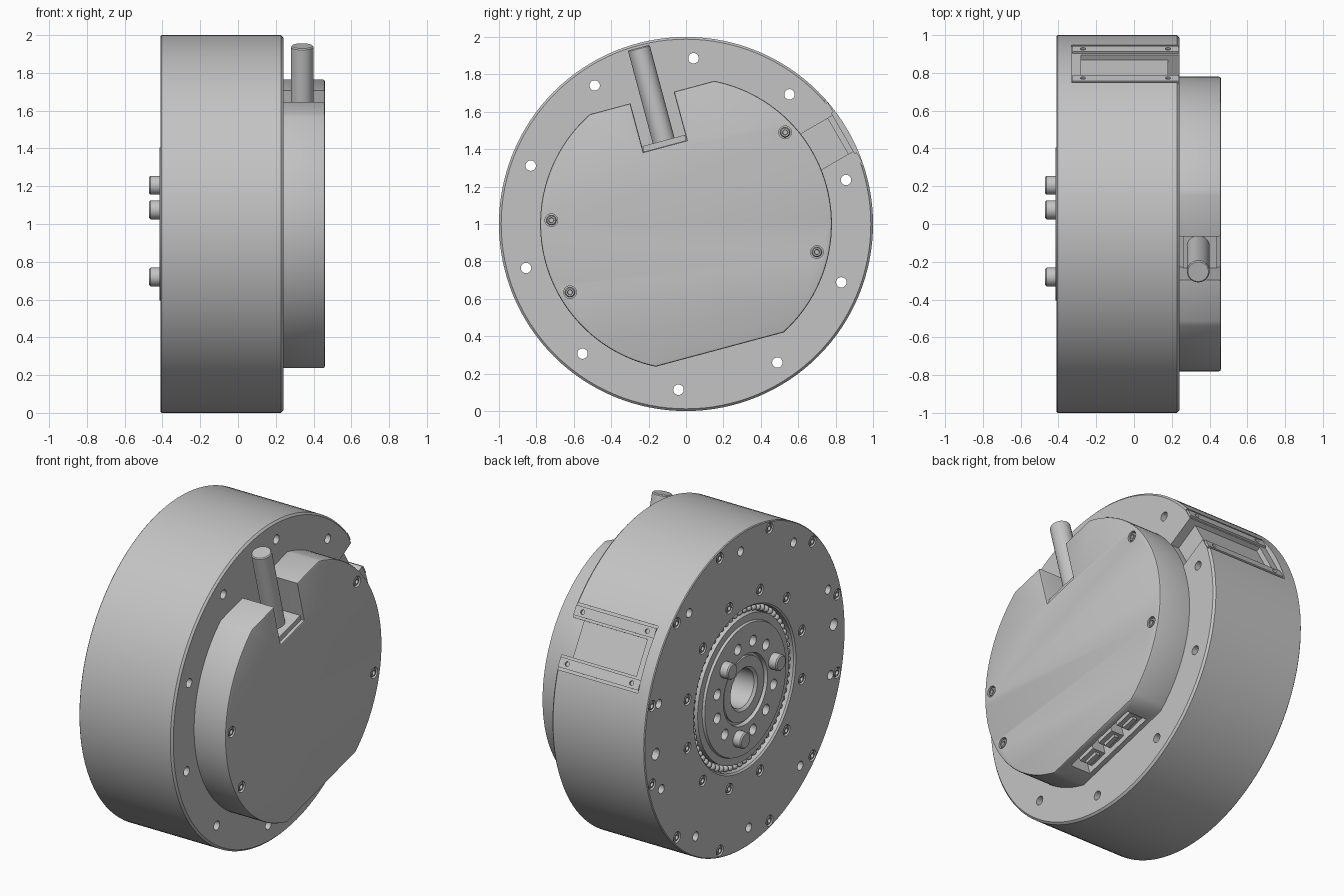
import bpy, bmesh, math
from mathutils import Matrix, Vector

if "Cube" in bpy.data.objects:
    bpy.data.objects.remove(bpy.data.objects["Cube"])

metal = bpy.data.materials.new("grey_metal")
metal.use_nodes = True
GREY = (0.55, 0.55, 0.55, 1)
metal.diffuse_color = GREY
metal.node_tree.nodes["Principled BSDF"].inputs["Base Color"].default_value = GREY

AXIS = Matrix.Translation((0, 0, 1))            # the motor turns about the x axis at z = 1


def tilt(deg):
    return AXIS @ Matrix.Rotation(math.radians(deg), 4, 'X')


def polar(r, deg):
    a = math.radians(deg)
    return r * math.cos(a), r * math.sin(a)


def around(r, start, count):
    return [polar(r, start + 360 * i / count) for i in range(count)]


def lathe(bm, profile, yz=(0, 0), segs=20, frame=AXIS):
    """Turn (x, radius) points about a line parallel to x."""
    rings = []
    for x, r in profile:
        n = 1 if r == 0 else segs
        pts = [polar(r, 360 * i / segs) for i in range(n)]
        rings.append([bm.verts.new(frame @ Vector((x, p + yz[0], q + yz[1]))) for p, q in pts])
    for a, b in zip(rings, rings[1:]):
        for i in range(segs):
            j = (i + 1) % segs
            quad = [a[i % len(a)], a[j % len(a)], b[j % len(b)], b[i % len(b)]]
            bm.faces.new(list(dict.fromkeys(quad)))


def rod(bm, x0, x1, r, yz=(0, 0), segs=20, frame=AXIS):
    lathe(bm, [(x0, 0), (x0, r), (x1, r), (x1, 0)], yz, segs, frame)


def box(bm, lo, hi, frame):
    lo, hi = Vector(lo), Vector(hi)
    m = frame @ Matrix.Translation((lo + hi) / 2) @ Matrix.Diagonal((*(hi - lo), 1))
    bmesh.ops.create_cube(bm, size=1, matrix=m)


def finish(name, bm):
    bmesh.ops.recalc_face_normals(bm, faces=bm.faces)
    mesh = bpy.data.meshes.new(name)
    bm.to_mesh(mesh)
    bm.free()
    mesh.materials.append(metal)
    ob = bpy.data.objects.new(name, mesh)
    bpy.context.collection.objects.link(ob)
    return ob


def activate(ob):
    bpy.ops.object.select_all(action='DESELECT')
    ob.select_set(True)
    bpy.context.view_layer.objects.active = ob


def cut(ob, bm):
    tool = finish("cutter", bm)
    tool.hide_render = True
    mod = ob.modifiers.new("cut", 'BOOLEAN')
    mod.object, mod.operation, mod.solver = tool, 'DIFFERENCE', 'EXACT'
    activate(ob)
    bpy.ops.object.modifier_apply(modifier=mod.name)
    bpy.data.objects.remove(tool)


def smooth(ob):
    activate(ob)
    bpy.ops.object.shade_smooth_by_angle(angle=math.radians(30))


BACK, FRONT, COVER = -0.41, 0.24, 0.46
SIDE = tilt(30)       # frame of the side window: y outward, z along the rim
COVER_FRAME = tilt(15)

# Housing drum with the round recess for the rotor
bm = bmesh.new()
lathe(bm, [(-0.2, 0), (-0.2, 0.5), (BACK + 0.01, 0.5), (BACK, 0.51), (BACK, 0.995),
           (BACK + 0.005, 1), (FRONT - 0.012, 1), (FRONT, 0.988), (FRONT, 0)], segs=128)
housing = finish("housing", bm)

# Through holes, screw counterbores and dowel holes
back_screws = around(0.955, 15, 12) + around(0.59, 15, 12)
bm = bmesh.new()
for p in around(0.887, 15.4, 10):
    rod(bm, -0.6, 0.6, 0.028, p)
for p in back_screws:
    rod(bm, -0.5, BACK + 0.025, 0.034, p)
for p in around(0.89, -4.5, 2):
    rod(bm, -0.5, BACK + 0.1, 0.036, p)
cut(housing, bm)

# Side window: flat seat, sunken floor and slot open to the cover side
for lo, hi in (((-0.33, 0.97, -0.2), (0.4, 1.2, 0.2)),
               ((-0.28, 0.94, -0.11), (0.4, 1.2, 0.11)),
               ((0.18, 0.77, -0.11), (0.4, 1.2, 0.11))):
    bm = bmesh.new()
    box(bm, lo, hi, SIDE)
    cut(housing, bm)
smooth(housing)

# Clamp strips beside the window, each with two screw holes
for name, s in (("upper_strip", 1), ("lower_strip", -1)):
    bm = bmesh.new()
    z0, z1 = sorted((s * 0.125, s * 0.185))
    box(bm, (-0.325, 0.96, z0), (FRONT - 0.005, 0.982, z1), SIDE)
    strip = finish(name, bm)
    bm = bmesh.new()
    for x in (-0.27, 0.18):
        turn = SIDE @ Matrix.Translation((x, 0, s * 0.155)) @ Matrix.Rotation(math.pi / 2, 4, 'Z')
        rod(bm, 0.965, 1.1, 0.014, segs=12, frame=turn)
    cut(strip, bm)

# Rotor with bore, raised flange and bolt holes
bm = bmesh.new()
lathe(bm, [(-0.22, 0), (-0.22, 0.12), (-0.39, 0.12), (-0.405, 0.135), (-0.405, 0.2),
           (-0.39, 0.2), (-0.39, 0.215), (-0.415, 0.22), (-0.415, 0.405), (-0.4, 0.41),
           (-0.4, 0.455), (-0.2, 0.455), (-0.2, 0)], segs=96)
rotor = finish("rotor", bm)
bolt_ring = around(0.29, 15, 12)
pins = bolt_ring[1::4]
bm = bmesh.new()
for p in bolt_ring:
    if p not in pins:
        rod(bm, -0.5, -0.3, 0.033, p)
cut(rotor, bm)
smooth(rotor)

# Drive pins
bm = bmesh.new()
for p in pins:
    lathe(bm, [(-0.35, 0), (-0.35, 0.05), (-0.463, 0.05), (-0.47, 0.043), (-0.47, 0)], p, 28)
smooth(finish("drive_pins", bm))

# Bearing balls in the gap round the rotor
bm = bmesh.new()
for y, z in around(0.478, 0, 64):
    bmesh.ops.create_icosphere(bm, subdivisions=2, radius=0.021,
                               matrix=AXIS @ Matrix.Translation((-0.37, y, z)))
smooth(finish("bearing_balls", bm))


# Socket screws; s is the direction the heads face along x
def screws(name, places, face, s):
    bm = bmesh.new()
    for p in places:
        lathe(bm, [(face - s * 0.016, 0), (face - s * 0.016, 0.012), (face, 0.014),
                   (face, 0.022), (face - s * 0.006, 0.027), (face - s * 0.04, 0.027)], p, 18)
    smooth(finish(name, bm))


screws("back_screws", back_screws, BACK + 0.002, -1)

# Electronics cover: round, with flats top and bottom and a cable notch
half = [(0.12, 0.43), (0.12, 0.7)] + [polar(0.78, 63.8 - 126.8 * i / 48) for i in range(49)]
outline = half + [(-u, v) for u, v in reversed(half)]
bm = bmesh.new()
base = bm.faces.new([bm.verts.new(COVER_FRAME @ Vector((FRONT - 0.005, u, v))) for u, v in outline])
top = bmesh.ops.extrude_face_region(bm, geom=[base])["geom"]
verts = [g for g in top if isinstance(g, bmesh.types.BMVert)]
bmesh.ops.translate(bm, verts=verts, vec=(COVER - FRONT + 0.005, 0, 0))
rim = [e for e in bm.edges if all(v.co.x > COVER - 0.001 for v in e.verts)]
bmesh.ops.bevel(bm, geom=rim, offset=0.01, segments=2, affect='EDGES', profile=0.5)
cover = finish("cover", bm)

# Screw seats and connector opening in the cover
cover_screws = [(0.53, 0.49), (-0.72, 0.02), (0.7, -0.15), (-0.62, -0.365)]
bm = bmesh.new()
for p in cover_screws:
    rod(bm, COVER - 0.02, 0.6, 0.034, p)
box(bm, (0.27, -0.26, -0.9), (0.41, 0.26, -0.56), COVER_FRAME)
cut(cover, bm)
smooth(cover)
screws("cover_screws", cover_screws, COVER - 0.003, 1)

# Connector blocks inside the opening
bm = bmesh.new()
for u in (-0.17, 0, 0.17):
    box(bm, (0.27, u - 0.06, -0.66), (0.36, u + 0.06, -0.55), COVER_FRAME)
    box(bm, (0.3, u - 0.045, -0.68), (0.33, u + 0.045, -0.65), COVER_FRAME)
finish("connectors", bm)

# Cable collar and cable
bm = bmesh.new()
box(bm, (0.26, -0.117, 0.42), (0.44, 0.117, 0.462), COVER_FRAME)
finish("cable_collar", bm)
bm = bmesh.new()
upright = COVER_FRAME @ Matrix.Translation((0.34, 0, 0)) @ Matrix.Rotation(-math.pi / 2, 4, 'Y')
lathe(bm, [(0.44, 0), (0.44, 0.06), (0.97, 0.06), (0.976, 0.054), (0.976, 0)], segs=32,
      frame=upright @ Matrix.Identity(4))
smooth(finish("cable", bm))
